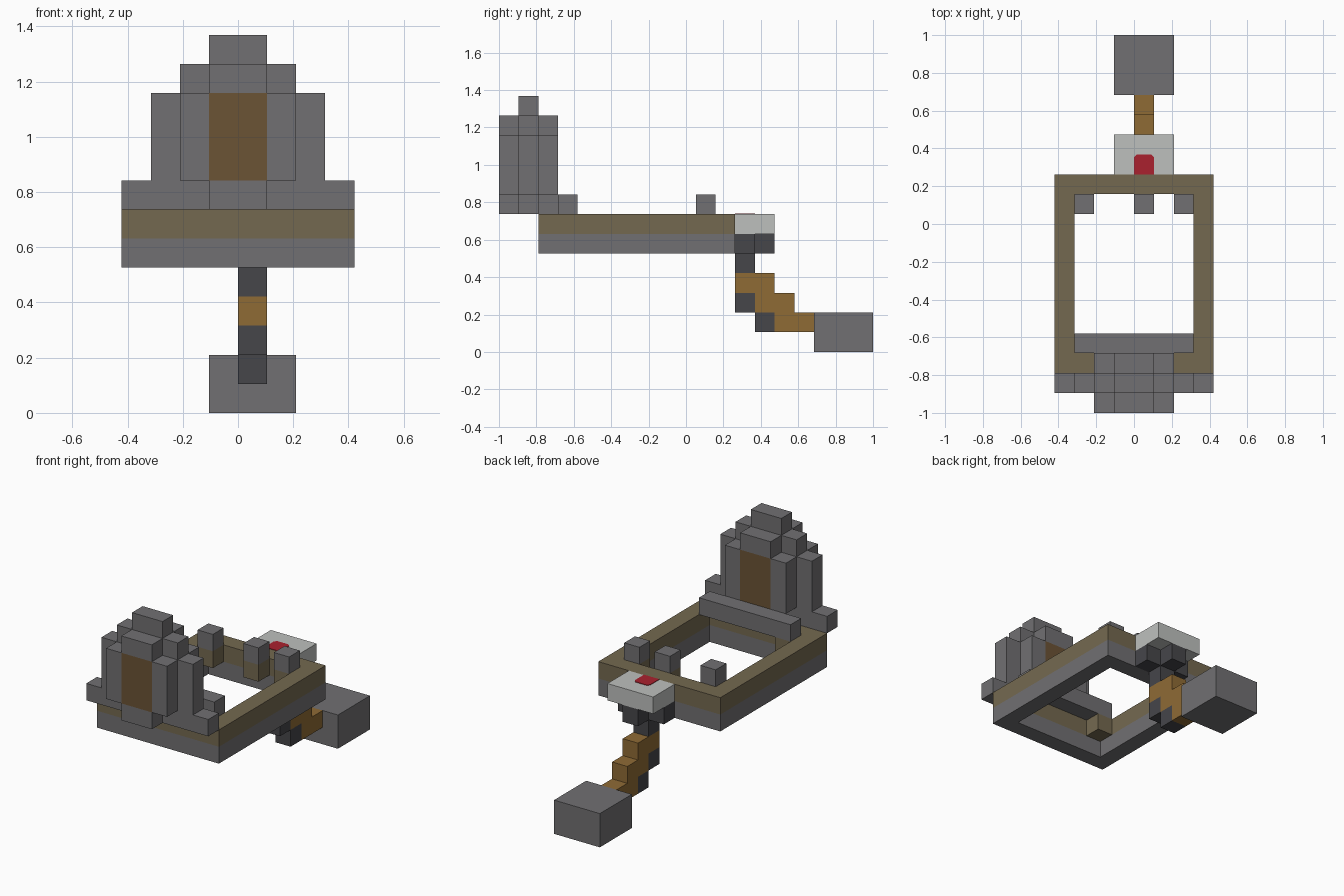
import bpy
import bmesh

U = 2 / 19  # edge length of one block

cube = bpy.data.objects.get("Cube")
if cube:
    bpy.data.objects.remove(cube, do_unlink=True)


def material(name, r, g, b):
    """Flat material from display values 0-255."""
    linear = [((c / 255 + 0.055) / 1.055) ** 2.4 for c in (r, g, b)]
    mat = bpy.data.materials.new(name)
    mat.use_nodes = True
    mat.diffuse_color = (*linear, 1)
    bsdf = next(n for n in mat.node_tree.nodes if n.type == 'BSDF_PRINCIPLED')
    bsdf.inputs["Base Color"].default_value = (*linear, 1)
    return mat


stone = material("stone grey", 113, 112, 114)
olive = material("olive brown", 116, 105, 80)
door_brown = material("dark brown", 107, 83, 53)
wood = material("wood brown", 143, 107, 53)
iron = material("dark iron", 70, 70, 74)
pale = material("pale grey", 190, 192, 190)
red = material("red", 170, 33, 46)


def blocks(name, mat, *boxes):
    """One object from boxes ((x0, x1), (y0, y1), (z0, z1)) in block units, y counted from the front."""
    bm = bmesh.new()
    for box in boxes:
        verts = bmesh.ops.create_cube(bm, size=1)["verts"]
        for v in verts:
            v.co = [(lo + hi) / 2 + c * (hi - lo) for c, (lo, hi) in zip(v.co, box)]
            v.co.y -= 9.5
            v.co *= U
    mesh = bpy.data.meshes.new(name)
    bm.to_mesh(mesh)
    bm.free()
    mesh.materials.append(mat)
    obj = bpy.data.objects.new(name, mesh)
    bpy.context.collection.objects.link(obj)
    return obj


# Rectangular frame in two layers
for name, mat, z in (("frame_base", stone, (5, 6)), ("frame_top", olive, (6, 7))):
    blocks(name, mat,
           ((-4, 4), (2, 3), z), ((-4, 4), (11, 12), z),
           ((-4, -3), (3, 11), z), ((3, 4), (3, 11), z))

# Inner posts with olive feet, and the front crossbar
post_x = ((-3, -2), (0, 1), (2, 3))
blocks("posts", stone, *[(x, (10, 11), (7, 8)) for x in post_x])
blocks("post_feet", olive, *[(x, (10, 11), (6, 7)) for x in post_x])
blocks("crossbar", stone, ((-3, 3), (3, 4), (7, 8)))
blocks("crossbar_foot", olive, ((-3, -2), (3, 4), (6, 7)))

# Tower: stepped spine, door surround and side pillars
mid = (1, 2)
blocks("tower_spine", stone,
       ((-4, 4), mid, (7, 8)),
       ((-3, -1), mid, (8, 11)), ((1, 3), mid, (8, 11)),
       ((-2, 2), mid, (11, 12)),
       ((-1, 1), mid, (12, 13)))
for name, y in (("front", (0, 1)), ("back", (2, 3))):
    blocks("tower_" + name, stone,
           ((-1, 1), y, (7, 8)), ((-1, 1), y, (11, 12)),
           ((-2, -1), y, (8, 11)), ((1, 2), y, (8, 11)))
blocks("tower_door", door_brown, ((-1, 1), (0, 3), (8, 11)))

# Rear plate with a red button
blocks("rear_plate", pale, ((-1, 2), (12, 14), (6, 7)))
button = blocks("red_button", red, ((0, 1), (12, 13), (7, 7.03)))
bm = bmesh.new()
bm.from_mesh(button.data)
corners = [e for e in bm.edges
           if abs(e.verts[0].co.z - e.verts[1].co.z) > 0.001 and e.verts[0].co.y > 3 * U]
bmesh.ops.bevel(bm, geom=corners, offset=0.015, segments=1, affect='EDGES')
bm.to_mesh(button.data)
bm.free()

# Stepped handle with iron fittings and a stone weight
blocks("handle_bracket", iron,
       ((-1, 2), (12, 13), (5, 6)), ((0, 1), (13, 14), (5, 6)),
       ((0, 1), (12, 13), (4, 5)))
blocks("handle_fittings", iron,
       ((0, 1), (12, 13), (2, 3)), ((0, 1), (13, 14), (1, 2)))
blocks("handle", wood, *[((0, 1), (y, y + 2), (z, z + 1))
                         for y, z in ((12, 3), (13, 2), (14, 1))])
blocks("weight", stone, ((-1, 2), (16, 19), (0, 2)))
